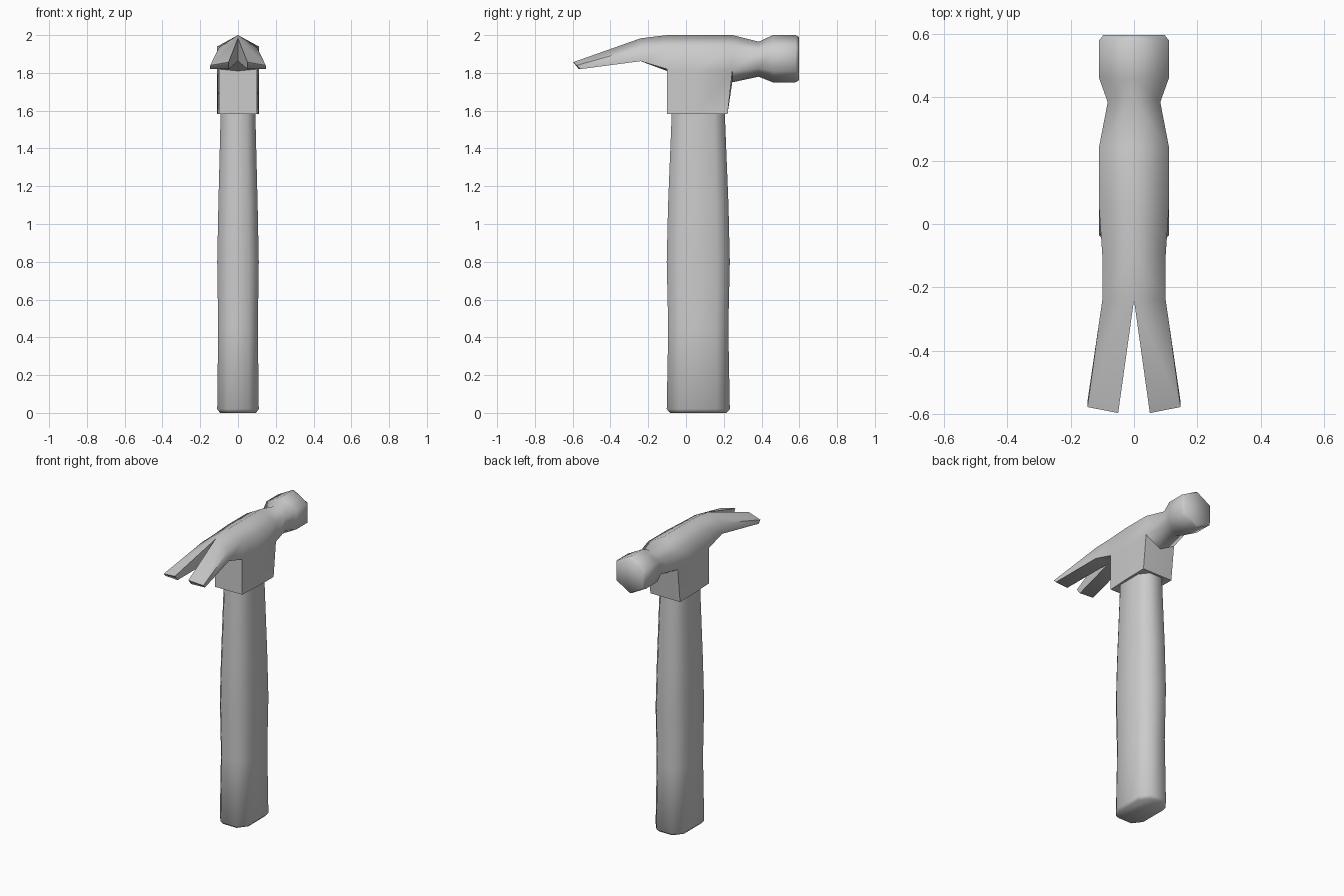
import bpy, bmesh, math

if "Cube" in bpy.data.objects:
    bpy.data.objects.remove(bpy.data.objects["Cube"])


def finish(bm, name, angle):
    bmesh.ops.recalc_face_normals(bm, faces=bm.faces)
    mesh = bpy.data.meshes.new(name)
    bm.to_mesh(mesh)
    bm.free()
    obj = bpy.data.objects.new(name, mesh)
    bpy.context.collection.objects.link(obj)
    bpy.ops.object.select_all(action='DESELECT')
    obj.select_set(True)
    bpy.context.view_layer.objects.active = obj
    bpy.ops.object.shade_smooth_by_angle(angle=math.radians(angle))
    return obj


# Handle: stacked octagonal sections (z, half width x, half depth y)
def build_handle():
    bm = bmesh.new()
    levels = [(0, .095, .15), (.02, .11, .167), (.45, .105, .159),
              (.8, .11, .167), (1.1, .104, .16), (1.62, .091, .139)]
    rings = []
    for z, a, b in levels:
        c, d = a * .52, b * .6
        outline = [(c, -b), (a, -d), (a, d), (c, b),
                   (-c, b), (-a, d), (-a, -d), (-c, -b)]
        rings.append([bm.verts.new((x, y + .065, z)) for x, y in outline])
    for r, s in zip(rings, rings[1:]):
        for i in range(8):
            j = (i + 1) % 8
            bm.faces.new((r[i], r[j], s[j], s[i]))
    bm.faces.new(rings[0])
    bm.faces.new(rings[-1])
    return finish(bm, "handle", 60)


# Head: half of a hexagonal loft, including one claw prong, then mirrored
def build_head():
    bm = bmesh.new()
    # y, half width, then z of top ridge, upper side, lower side, bottom ridge
    sections = [(.597, .097, 1.99, 1.933, 1.817, 1.76),
                (.58, .11, 2.0, 1.94, 1.81, 1.75),
                (.46, .11, 2.0, 1.94, 1.81, 1.75),
                (.385, .083, 1.965, 1.92, 1.825, 1.78),
                (.245, .11, 2.0, 1.94, 1.81, 1.75),
                (.05, .11, 2.0, 1.94, 1.81, 1.78),
                (-.10, .10, 2.0, 1.94, 1.82, 1.81),
                (-.24, .10, 1.983, 1.935, 1.862, 1.862)]
    rings = [[bm.verts.new(p) for p in ((0, y, t), (w, y, u), (w, y, l), (0, y, b))]
             for y, w, t, u, l, b in sections]
    tip = [(.05, -.597, 1.857), (.147, -.578, 1.84),
           (.147, -.56, 1.82), (.05, -.568, 1.82)]
    rings.append([bm.verts.new(p) for p in tip])
    for n, (r, s) in enumerate(zip(rings, rings[1:])):
        for k in range(3):
            if k == 2 and n in (4, 5):   # opening for the socket
                continue
            bm.faces.new((r[k], r[k + 1], s[k + 1], s[k]))
    bm.faces.new(rings[0])
    bm.faces.new(rings[-1])
    bm.faces.new((rings[-2][0], rings[-2][3], rings[-1][3], rings[-1][0]))

    # Socket drawn down from the belly of the head
    low = [[bm.verts.new((w, y, 1.583)), bm.verts.new((0, y, 1.583))]
           for y, w in ((.22, .11), (.05, .108), (-.10, .10))]
    belly = [r[2:] for r in rings[4:7]]
    for i in range(2):
        bm.faces.new((belly[i][0], belly[i + 1][0], low[i + 1][0], low[i][0]))
        bm.faces.new((low[i][0], low[i + 1][0], low[i + 1][1], low[i][1]))
    for i in (0, 2):
        bm.faces.new((belly[i][0], belly[i][1], low[i][1], low[i][0]))

    geom = bm.verts[:] + bm.edges[:] + bm.faces[:]
    bmesh.ops.mirror(bm, geom=geom, axis='X', merge_dist=.0005)
    bmesh.ops.remove_doubles(bm, verts=bm.verts, dist=.0005)
    return finish(bm, "hammer_head", 64)


build_handle()
build_head()
